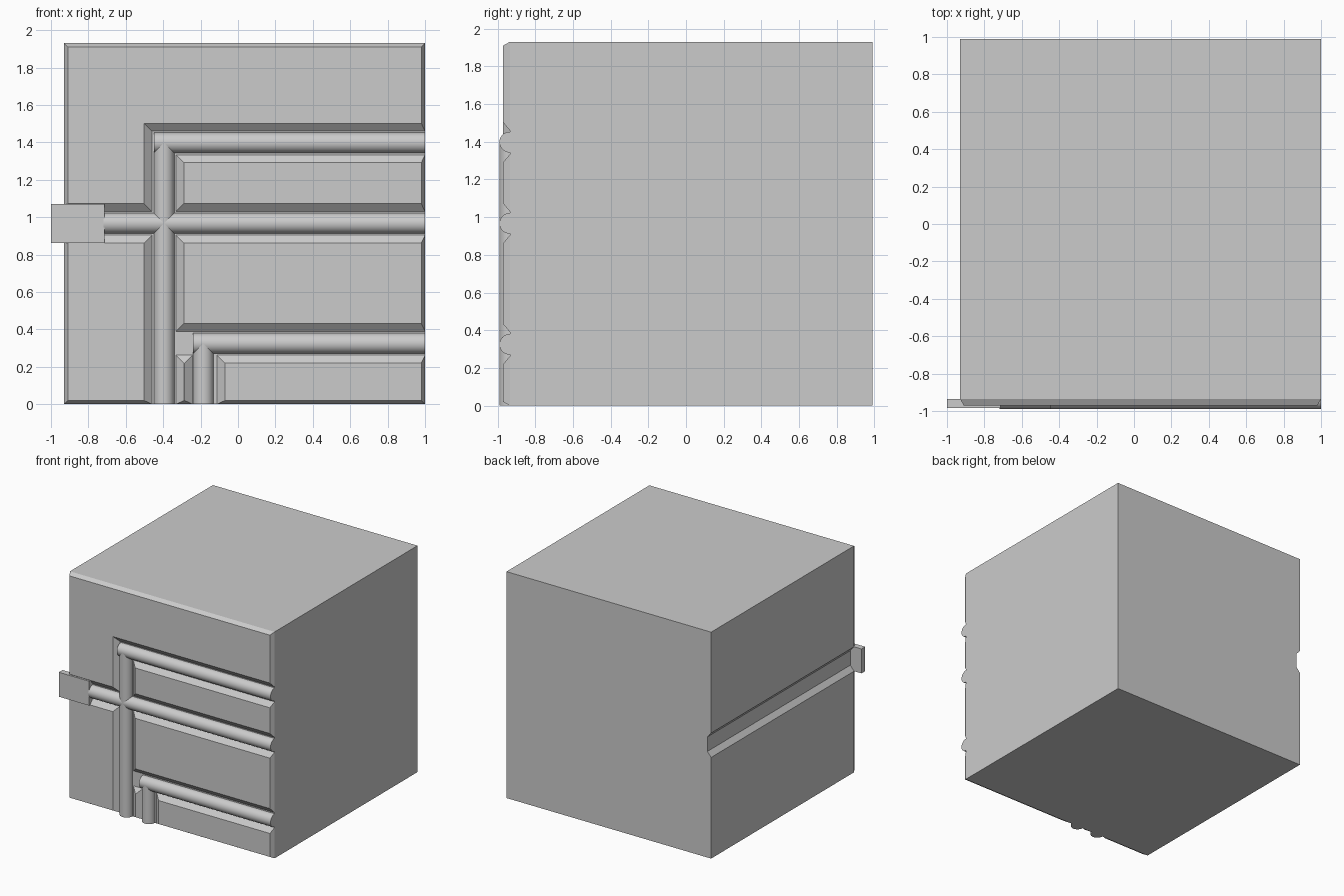
import bpy, bmesh, math
from mathutils import Vector

if "Cube" in bpy.data.objects:
    bpy.data.objects.remove(bpy.data.objects["Cube"])

L, R, T = -0.93, 1.0, 1.93              # block limits: left, right, top
BACK, FLOOR, FACE = 0.99, -0.935, -0.97  # depth of back, channel floor, raised face
RAD = 0.055


def loft(name, ring_a, ring_b, caps=(True, True), smooth=False):
    """Closed solid between two matching rings of points."""
    bm = bmesh.new()
    a = [bm.verts.new(p) for p in ring_a]
    b = [bm.verts.new(p) for p in ring_b]
    n = len(a)
    for i in range(n):
        j = (i + 1) % n
        bm.faces.new((a[i], a[j], b[j], b[i]))
    for ring, cap in zip((a, b), caps):
        if cap:
            bm.faces.new(ring)
    bmesh.ops.recalc_face_normals(bm, faces=bm.faces)
    me = bpy.data.meshes.new(name)
    bm.to_mesh(me)
    bm.free()
    ob = bpy.data.objects.new(name, me)
    bpy.context.collection.objects.link(ob)
    if smooth:
        bpy.ops.object.select_all(action='DESELECT')
        ob.select_set(True)
        bpy.context.view_layer.objects.active = ob
        bpy.ops.object.shade_smooth_by_angle(angle=math.radians(40))
    return ob


def at_depth(pts, y):
    return [(x, y, z) for x, z in pts]


def plate(name, pts, inner=0.042):
    """Raised plate: counter-clockwise outline, narrow bevel on block edges, wide along channels."""
    def shift(p, q):
        d = (Vector(q) - Vector(p)).normalized()
        border = (p[0] == q[0] and p[0] in (L, R)) or (p[1] == q[1] and p[1] in (0, T))
        return Vector((-d.y, d.x)) * (0.02 if border else inner)
    n = len(pts)
    top = [Vector(p) + shift(pts[i - 1], p) + shift(p, pts[(i + 1) % n])
           for i, p in enumerate(pts)]
    loft(name, at_depth(pts, FLOOR), at_depth(top, FACE))


def rect(x0, x1, z0, z1):
    return [(x0, z0), (x1, z0), (x1, z1), (x0, z1)]


def pipe(name, start, end):
    """Half-round pipe lying on the channel floor, axis given in x, z."""
    d = (Vector(end) - Vector(start)).normalized()
    side = Vector((-d.y, d.x))

    def ring(c):
        out = []
        for k in range(25):
            t = math.pi * k / 24
            p = Vector(c) + side * RAD * math.cos(t)
            out.append((p.x, FLOOR - RAD * math.sin(t), p.y))
        return out
    loft(name, ring(start), ring(end), smooth=True)


# Block with a groove running along its left side
profile = [(L, 0), (R, 0), (R, T), (L, T), (L, 1.07),
           (L + 0.035, 1.028), (L + 0.035, 0.904), (L, 0.862)]
loft("block", at_depth(profile, FLOOR), at_depth(profile, BACK))

# Raised plates that leave the channels between them
plate("plate_top", [(L, 1.03), (-0.46, 1.03), (-0.46, 1.46), (R, 1.46), (R, T), (L, T)])
plate("plate_upper", rect(-0.332, R, 1.03, 1.333))
plate("plate_middle", rect(-0.332, R, 0.39, 0.904))
plate("plate_left", rect(L, -0.46, 0, 0.904))
plate("plate_lower", rect(-0.112, R, 0, 0.262))
plate("ridge", rect(-0.332, -0.242, 0, 0.262), inner=0.0445)

# Pipes in the channels
pipe("pipe_top", (-0.45, 1.398), (R, 1.398))
pipe("pipe_middle", (-0.72, 0.967), (R, 0.967))
pipe("pipe_bottom", (-0.24, 0.325), (R, 0.325))
pipe("pipe_upright", (-0.395, 0), (-0.395, 1.398))
pipe("pipe_upright_short", (-0.185, 0), (-0.185, 0.325))

# Flat tab sticking out on the left
tab = rect(-1.0, -0.715, 0.862, 1.07)
loft("tab", at_depth(tab, FLOOR), at_depth(tab, -0.985))
